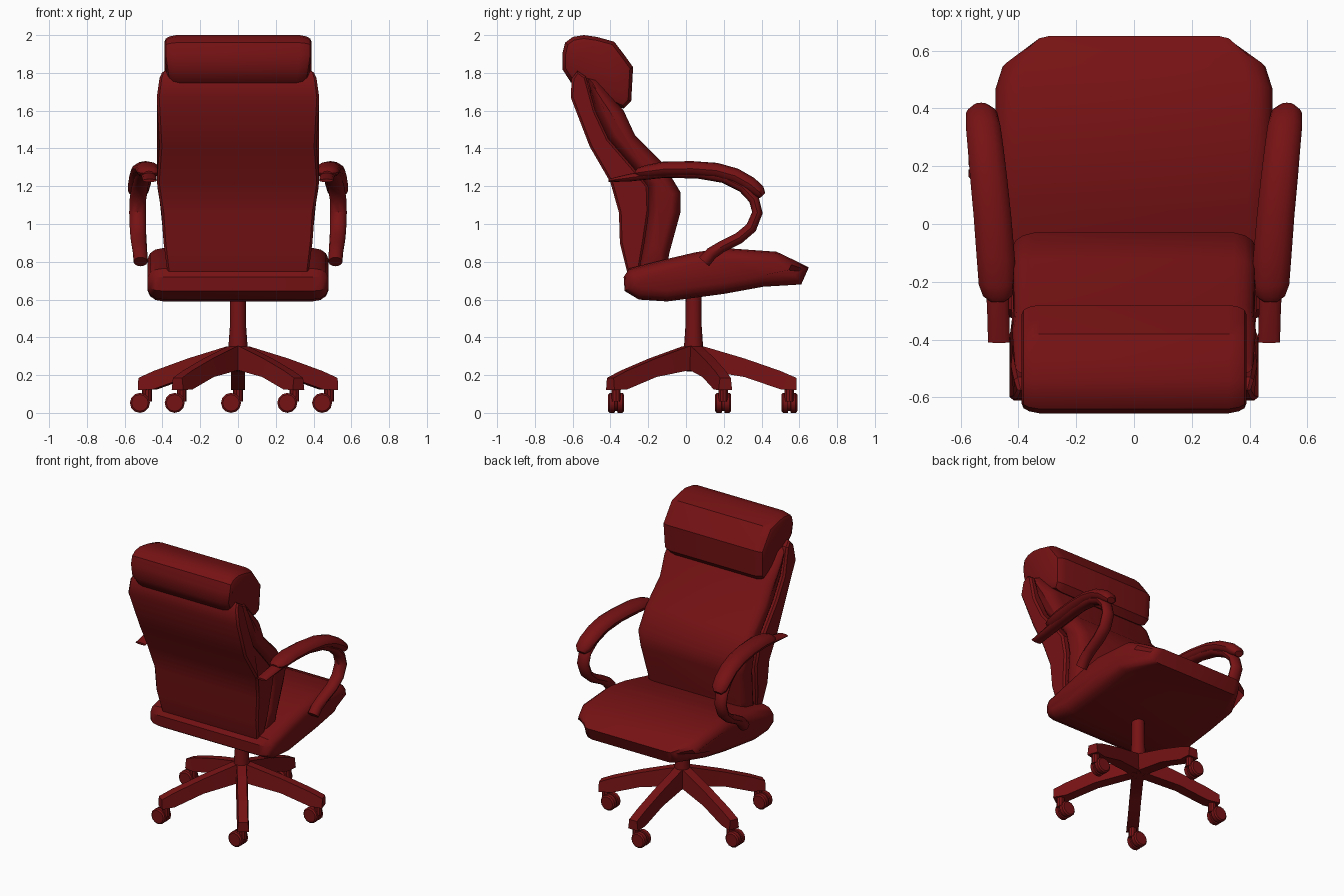
import bpy, bmesh, math
from mathutils import Vector

if "Cube" in bpy.data.objects:
    bpy.data.objects.remove(bpy.data.objects["Cube"])

mat = bpy.data.materials.new("dark_red")
mat.diffuse_color = (0.18, 0.006, 0.007, 1)
mat.use_nodes = True
mat.node_tree.nodes["Principled BSDF"].inputs["Base Color"].default_value = mat.diffuse_color
CY = 0.04  # y of the swivel axis


def from_rings(name, rings):
    """Closed skin over a list of equal-length rings, capped at both ends."""
    bm = bmesh.new()
    vs = [[bm.verts.new(p) for p in r] for r in rings]
    n = len(rings[0])
    for a, b in zip(vs, vs[1:]):
        for i in range(n):
            j = (i + 1) % n
            bm.faces.new((a[i], a[j], b[j], b[i]))
    bm.faces.new(vs[0])
    bm.faces.new(vs[-1])
    bmesh.ops.recalc_face_normals(bm, faces=bm.faces)
    me = bpy.data.meshes.new(name)
    bm.to_mesh(me)
    bm.free()
    me.materials.append(mat)
    ob = bpy.data.objects.new(name, me)
    bpy.context.collection.objects.link(ob)
    return ob


def cushion(name, prof, stations):
    """Side profile (y, z, half width) spread across x; ends shrink inwards."""
    n = len(prof)
    pts = [Vector(p[:2]) for p in prof]
    area = sum(pts[i - 1].x * pts[i].y - pts[i].x * pts[i - 1].y for i in range(n))
    sign = 1 if area > 0 else -1
    inward = []
    for i in range(n):
        t = (pts[i] - pts[i - 1]).normalized() + (pts[(i + 1) % n] - pts[i]).normalized()
        inward.append(Vector((-t.y, t.x)).normalized() * sign)
    both = [(-f, d) for f, d in reversed(stations)] + list(stations)
    rings = []
    for f, d in both:
        q = [p + m * d for p, m in zip(pts, inward)]
        rings.append([(f * prof[i][2], q[i].x, q[i].y) for i in range(n)])
    return from_rings(name, rings)


def sweep(name, path, side, n=12):
    """Oval section along (x, y, z, half width, half thickness) points."""
    rings = []
    for i, (x, y, z, w, t) in enumerate(path):
        a, b = path[max(i - 1, 0)], path[min(i + 1, len(path) - 1)]
        d = Vector((b[1] - a[1], b[2] - a[2])).normalized()
        ring = []
        for k in range(n):
            u = 2 * math.pi * k / n
            c, s = w * math.cos(u), t * math.sin(u)
            ring.append((side * (x + c), y - d.y * s, z + d.x * s))
        rings.append(ring)
    return from_rings(name, rings)


def lathe(name, origin, axis, prof, n):
    """Round part: (radius, offset) pairs along axis 'Y' or 'Z'."""
    rings = []
    for r, h in prof:
        ring = []
        for k in range(n):
            u = 2 * math.pi * k / n
            c, s = r * math.cos(u), r * math.sin(u)
            ring.append(Vector(origin) + Vector((c, s, h) if axis == 'Z' else (c, h, s)))
        rings.append(ring)
    return from_rings(name, rings)


# Seat
cushion("seat", [
    (-0.33, 0.72, .48), (-0.30, 0.765, .48), (-0.1, 0.815, .48), (0.05, 0.85, .48),
    (0.2, 0.873, .48), (0.48, 0.853, .48), (0.57, 0.81, .455), (0.65, 0.77, .36),
    (0.61, 0.68, .37), (0.41, 0.668, .48), (0.2, 0.63, .48), (-0.1, 0.59, .48),
    (-0.25, 0.60, .48), (-0.325, 0.645, .48)],
    [(0.82, 0), (0.91, .008), (0.97, .028), (1, .06)])

# Backrest: rear shell and front cushion meeting at a seam
WID = [(0.7, .36), (0.77, .385), (1.06, .405), (1.22, .43), (1.41, .415),
       (1.67, .43), (1.78, .415), (1.82, .40)]


def wid(z):
    for (a, wa), (b, wb) in zip(WID, WID[1:]):
        if a <= z <= b:
            return wa + (wb - wa) * (z - a) / (b - a)


rear = [(-0.31, 0.74), (-0.35, 0.9), (-0.355, 1.06), (-0.40, 1.22), (-0.51, 1.41),
        (-0.61, 1.67), (-0.605, 1.77), (-0.575, 1.81)]
seam = [(-0.53, 1.78), (-0.48, 1.6), (-0.41, 1.45), (-0.28, 1.3), (-0.20, 1.2),
        (-0.195, 1.07), (-0.22, 0.9), (-0.25, 0.74)]
front = [(-0.10, 0.74), (-0.09, 0.84), (-0.03, 1.06), (-0.03, 1.17), (-0.12, 1.32),
         (-0.27, 1.47), (-0.33, 1.60), (-0.47, 1.77)]
cushion("back_shell", [(y, z, wid(z)) for y, z in rear + seam], [(0.97, 0), (1, .012)])
cushion("back_cushion", [(y, z, wid(z) * .99) for y, z in seam + front],
        [(0.83, 0), (0.92, .01), (0.98, .028), (1, .045)])

# Headrest
cushion("headrest", [
    (-0.655, 1.90, .39), (-0.64, 1.96, .39), (-0.60, 1.99, .39), (-0.54, 2.0, .39),
    (-0.47, 1.99, .39), (-0.38, 1.965, .39), (-0.33, 1.90, .39), (-0.28, 1.83, .39),
    (-0.29, 1.65, .385), (-0.33, 1.61, .375), (-0.5, 1.68, .37), (-0.61, 1.75, .37),
    (-0.655, 1.82, .38)],
    [(0.84, 0), (0.93, .007), (0.98, .018), (1, .036)])

# Armrests: looped frame with a thicker pad on top
FRAME = [(.467, -.41, 1.23, .038, .008), (.47, -.30, 1.245, .038, .02),
         (.475, -.12, 1.27, .042, .026), (.49, .06, 1.268, .042, .027),
         (.505, .2, 1.245, .043, .028), (.52, .30, 1.195, .044, .028),
         (.53, .36, 1.13, .044, .028), (.532, .378, 1.06, .044, .028),
         (.53, .345, .98, .043, .03), (.527, .28, .925, .042, .03),
         (.522, .19, .88, .04, .03), (.518, .135, .845, .038, .033),
         (.516, .095, .80, .037, .036)]
PAD = [(.472, -.268, 1.268, .025, .012), (.472, -.25, 1.272, .05, .025),
       (.474, -.21, 1.278, .063, .034), (.478, -.12, 1.29, .066, .04),
       (.49, .03, 1.293, .065, .04), (.503, .16, 1.283, .064, .041),
       (.513, .26, 1.255, .062, .041), (.522, .34, 1.21, .06, .04),
       (.527, .385, 1.172, .054, .036), (.529, .405, 1.15, .03, .02)]
for tag, s in (("left", -1), ("right", 1)):
    sweep("arm_frame_" + tag, FRAME, s)
    sweep("arm_pad_" + tag, PAD, s)

# Gas column and hub
lathe("column", (0, CY, 0), 'Z', [(.05, .24), (.05, .36), (.043, .46), (.042, .64)], 16)

# Five-legged base with casters
LEG = [(0, .36, .22), (.06, .35, .225), (.27, .288, .19), (.46, .222, .125), (.545, .185, .12)]
for i in range(5):
    a = math.radians(90 + 72 * i)
    d, p = Vector((math.cos(a), math.sin(a), 0)), Vector((-math.sin(a), math.cos(a), 0))
    o = Vector((0, CY, 0))
    rings = []
    for r, top, bot in LEG:
        c = o + d * r
        rings.append([c + p * w + Vector((0, 0, z)) for w, z in
                      ((-.03, top), (.03, top), (.038, bot), (-.038, bot))])
    from_rings(f"base_leg_{i}", rings)
    tip = o + d * .507
    lathe(f"caster_stem_{i}", tip, 'Z', [(.026, .06), (.026, .14)], 10)
    lathe(f"caster_wheel_{i}", tip + Vector((-.037, 0, .053)), 'Y',
          [(.044, -.042), (.053, -.034), (.053, -.008), (.044, -.006), (.044, .006),
           (.053, .008), (.053, .034), (.044, .042)], 12)

# Smooth shading with hard edges kept
bpy.ops.object.select_all(action='SELECT')
bpy.context.view_layer.objects.active = bpy.data.objects["seat"]
bpy.ops.object.shade_smooth_by_angle(angle=math.radians(35))
